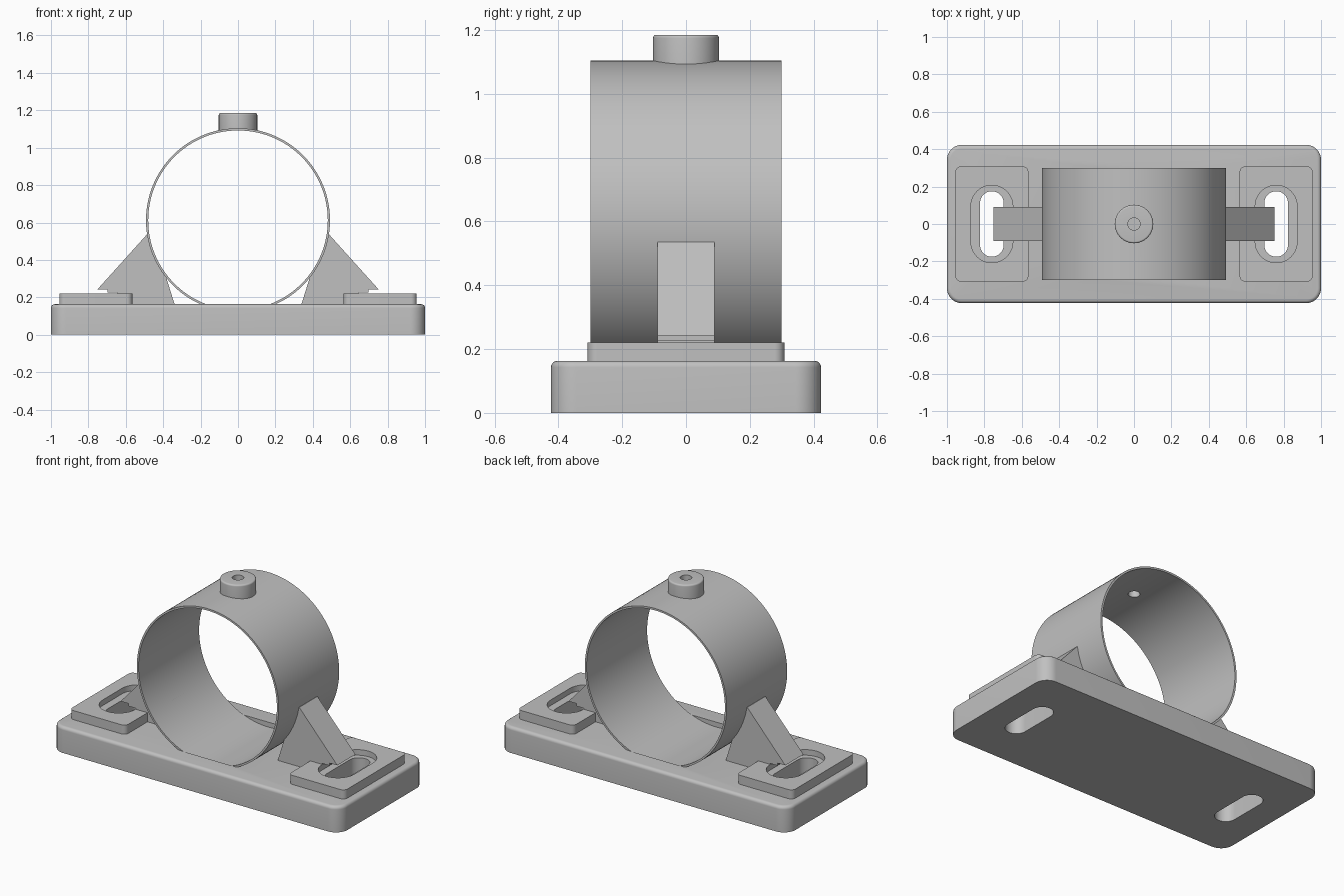
import bpy
import bmesh
from math import sin, cos, pi, radians

old = bpy.data.objects.get("Cube")
if old:
    bpy.data.objects.remove(old, do_unlink=True)

grey = bpy.data.materials.new("light grey")
grey.use_nodes = True
colour = (0.53, 0.53, 0.53, 1)
grey.diffuse_color = colour
grey.node_tree.nodes["Principled BSDF"].inputs["Base Color"].default_value = colour

RING_Z, RING_R, BORE_R, RING_HALF = 0.612, 0.492, 0.48, 0.3
BASE_TOP, PAD_TOP, SLOT_X = 0.163, 0.22, 0.76


def make(name, bm):
    bmesh.ops.recalc_face_normals(bm, faces=bm.faces)
    mesh = bpy.data.meshes.new(name)
    bm.to_mesh(mesh)
    bm.free()
    mesh.materials.append(grey)
    obj = bpy.data.objects.new(name, mesh)
    bpy.context.collection.objects.link(obj)
    return obj


def outline(cx, hx, hy, r, steps=16):
    """Rounded rectangle; also gives slots and circles."""
    pts = []
    for k, (sx, sy) in enumerate([(1, 1), (-1, 1), (-1, -1), (1, -1)]):
        for i in range(steps + 1):
            a = (k + i / steps) * pi / 2
            pts.append((cx + sx * (hx - r) + r * cos(a), sy * (hy - r) + r * sin(a)))
    return pts


def slab(name, cx, hx, hy, r, z0, z1, fillet=0):
    """Upright rounded block with an optional rounded top edge."""
    layers = [(0, z0)]
    if fillet:
        for i in range(7):
            a = i / 6 * pi / 2
            layers.append((fillet * (1 - cos(a)), z1 - fillet * (1 - sin(a))))
    else:
        layers.append((0, z1))
    bm = bmesh.new()
    rings = [[bm.verts.new((x, y, z)) for x, y in outline(cx, hx - d, hy - d, r - d)]
             for d, z in layers]
    n = len(rings[0])
    for low, high in zip(rings, rings[1:]):
        for i in range(n):
            j = (i + 1) % n
            bm.faces.new((low[i], low[j], high[j], high[i]))
    bm.faces.new(rings[0][::-1])
    bm.faces.new(rings[-1])
    bmesh.ops.remove_doubles(bm, verts=bm.verts, dist=0.00001)
    return make(name, bm)


def barrel(name, radius, half):
    """Cylinder lying along y at the ring centre."""
    bpy.ops.mesh.primitive_cylinder_add(vertices=128, radius=radius, depth=2 * half,
                                        location=(0, 0, RING_Z), rotation=(pi / 2, 0, 0))
    obj = bpy.context.object
    obj.name = name
    obj.data.materials.append(grey)
    return obj


def cut(obj, *cutters):
    bpy.context.view_layer.objects.active = obj
    for cutter in cutters:
        mod = obj.modifiers.new("cut", 'BOOLEAN')
        mod.operation = 'DIFFERENCE'
        mod.solver = 'EXACT'
        mod.object = cutter
        bpy.ops.object.modifier_apply(modifier=mod.name)


# Cutters
bore = barrel("bore_cutter", BORE_R, 0.5)
trough = barrel("trough_cutter", BORE_R, RING_HALF)
oil_hole = slab("oil_hole_cutter", 0, 0.033, 0.033, 0.033, 0.9, 1.4)
cutters = [bore, trough, oil_hole]

# Base plate, ring and top boss
base = slab("base_plate", 0, 1, 0.423, 0.08, 0, BASE_TOP, 0.02)
ring = barrel("clamp_ring", RING_R, RING_HALF)
boss = slab("top_boss", 0, 0.103, 0.103, 0.103, 1.0, 1.185, 0.01)
cut(base, trough)
cut(ring, bore, oil_hole)
cut(boss, bore, oil_hole)
parts = [base, ring, boss]

# Mounting pads with counterbored slots, and the gussets beside the ring
for side, s in (("left", 1), ("right", -1)):
    slot = slab(side + "_slot_cutter", s * SLOT_X, 0.063, 0.175, 0.063, -0.1, 0.242)
    recess = slab(side + "_recess_cutter", s * SLOT_X, 0.112, 0.207, 0.112, 0.185, 0.226)
    pad = slab(side + "_pad", s * SLOT_X, 0.195, 0.308, 0.03, BASE_TOP - 0.02, PAD_TOP)
    cut(base, slot)
    cut(pad, slot, recess)

    bm = bmesh.new()
    profile = [(0.335, 0.15), (0.645, 0.15), (0.645, 0.226), (0.697, 0.226),
               (0.697, 0.242), (0.752, 0.242), (0.488, 0.535), (0.46, 0.53), (0.385, 0.31)]
    face = bm.faces.new([bm.verts.new((s * x, -0.09, z)) for x, z in profile])
    ext = bmesh.ops.extrude_face_region(bm, geom=[face])["geom"]
    bmesh.ops.translate(bm, vec=(0, 0.18, 0),
                        verts=[v for v in ext if isinstance(v, bmesh.types.BMVert)])
    gusset = make(side + "_gusset", bm)
    cut(gusset, bore)
    cutters += [slot, recess]
    parts += [pad, gusset]

for cutter in cutters:
    bpy.data.objects.remove(cutter, do_unlink=True)

# Smooth curved faces, keep hard edges
bpy.ops.object.select_all(action='DESELECT')
for part in parts:
    part.select_set(True)
bpy.context.view_layer.objects.active = base
bpy.ops.object.shade_smooth_by_angle(angle=radians(30))
